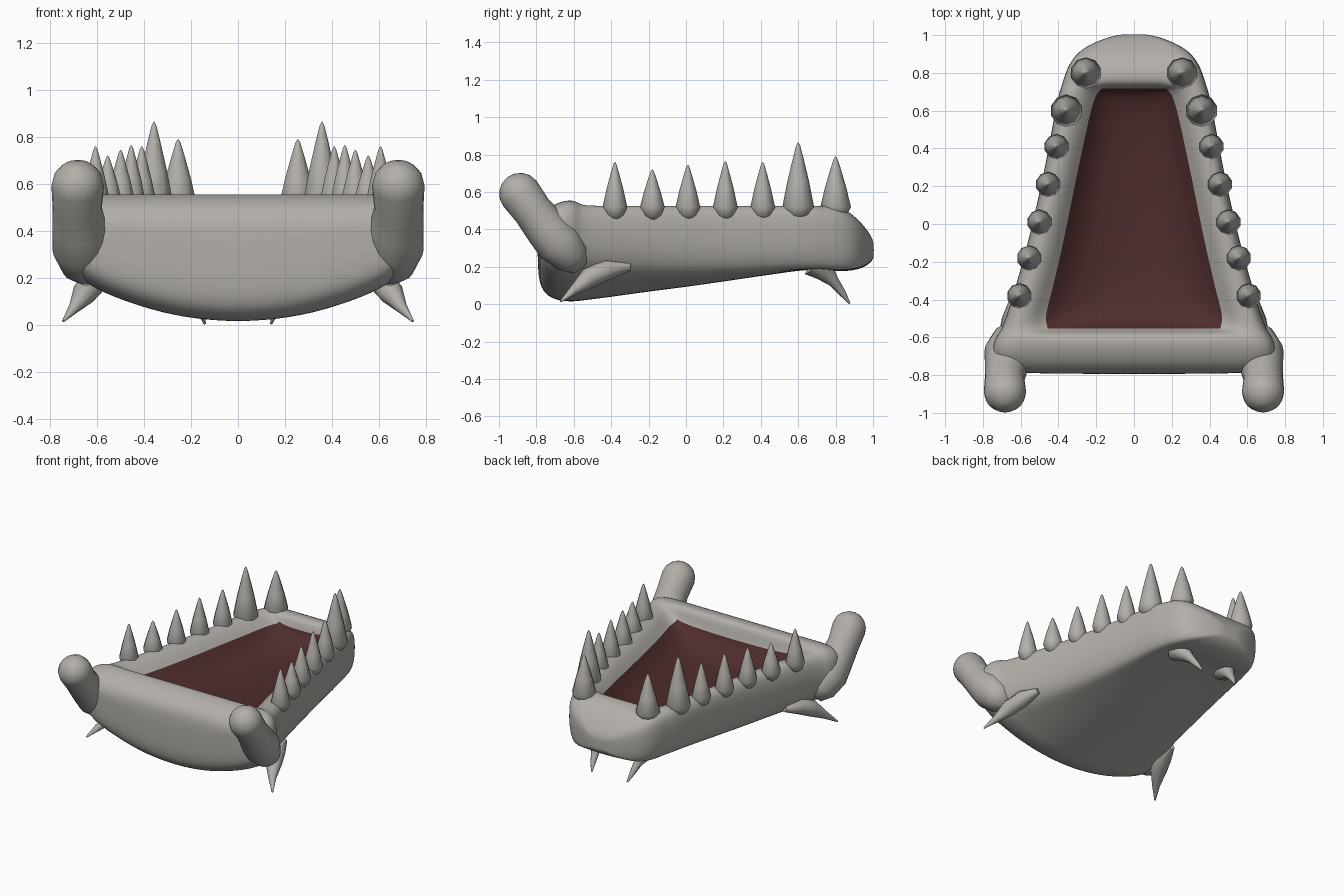
import bpy, bmesh, math
from mathutils import Vector


def material(name, rgb):
    m = bpy.data.materials.new(name)
    m.diffuse_color = (*rgb, 1)
    return m


BONE = material("bone grey", (0.45, 0.43, 0.40))
FLESH = material("dark red flesh", (0.08, 0.026, 0.026))


def finish(name, bm, mats, angle=60, levels=0):
    bmesh.ops.recalc_face_normals(bm, faces=bm.faces)
    me = bpy.data.meshes.new(name)
    bm.to_mesh(me)
    bm.free()
    for m in mats:
        me.materials.append(m)
    ob = bpy.data.objects.new(name, me)
    bpy.context.collection.objects.link(ob)
    if levels:
        mod = ob.modifiers.new("smooth", 'SUBSURF')
        mod.levels = mod.render_levels = levels
    bpy.ops.object.select_all(action='DESELECT')
    ob.select_set(True)
    bpy.context.view_layer.objects.active = ob
    if levels:
        bpy.ops.object.shade_smooth()
    else:
        bpy.ops.object.shade_smooth_by_angle(angle=math.radians(angle))
    return ob


def loft(bm, rings):
    """Skin closed rings of points, with caps; returns rows of faces."""
    vs = [[bm.verts.new(p) for p in r] for r in rings]
    n = len(vs[0])
    rows = [[bm.faces.new((a[i], a[(i + 1) % n], b[(i + 1) % n], b[i]))
             for i in range(n)] for a, b in zip(vs, vs[1:])]
    bm.faces.new(vs[0][::-1])
    bm.faces.new(vs[-1])
    return rows


def tube(name, pts, sides, angle=60):
    """Tapered tube through (x, y, z, radius) points, on both sides of x = 0."""
    for side, s in (("right", 1), ("left", -1)):
        ps = [Vector((s * p[0], p[1], p[2])) for p in pts]
        rings = []
        for i, p in enumerate(ps):
            d = (ps[min(i + 1, len(ps) - 1)] - ps[max(i - 1, 0)]).normalized()
            u = d.cross(Vector((1, 0, 0))).normalized()
            v = d.cross(u)
            rings.append([p + pts[i][3] * (u * math.cos(t) + v * math.sin(t))
                          for t in (2 * math.pi * k / sides for k in range(sides))])
        bm = bmesh.new()
        loft(bm, rings)
        finish(f"{name}_{side}", bm, [BONE], angle)


# Jaw body: sections (y, half width, keel z, side bottom z, top z, mouth half width, floor z)
# a floor z of None means a solid section without a mouth recess
SECTIONS = [
    (-0.795, 0.66, 0.16, 0.27, 0.42, 0.40, None),
    (-0.77, 0.71, 0.06, 0.22, 0.49, 0.43, None),
    (-0.70, 0.75, 0.015, 0.20, 0.54, 0.45, None),
    (-0.62, 0.74, 0.008, 0.19, 0.56, 0.46, None),
    (-0.575, 0.71, 0.012, 0.18, 0.545, 0.46, None),
    (-0.56, 0.70, 0.014, 0.18, 0.54, 0.46, 0.45),
    (-0.50, 0.675, 0.022, 0.175, 0.535, 0.485, 0.36),
    (-0.40, 0.645, 0.035, 0.17, 0.535, 0.455, 0.32),
    (-0.20, 0.585, 0.065, 0.165, 0.535, 0.405, 0.31),
    (0.00, 0.535, 0.09, 0.165, 0.535, 0.36, 0.31),
    (0.20, 0.49, 0.12, 0.17, 0.535, 0.32, 0.32),
    (0.40, 0.45, 0.15, 0.18, 0.535, 0.275, 0.33),
    (0.60, 0.415, 0.18, 0.19, 0.535, 0.23, 0.36),
    (0.69, 0.395, 0.185, 0.19, 0.535, 0.20, 0.40),
    (0.72, 0.385, 0.185, 0.19, 0.535, 0.16, 0.45),
    (0.735, 0.38, 0.183, 0.19, 0.53, 0.16, None),
    (0.82, 0.355, 0.175, 0.185, 0.525, 0.15, None),
    (0.90, 0.31, 0.18, 0.19, 0.475, 0.13, None),
    (0.96, 0.22, 0.20, 0.21, 0.41, 0.09, None),
    (1.0, 0.10, 0.235, 0.24, 0.35, 0.04, None),
    (1.004, 0.05, 0.26, 0.265, 0.31, 0.02, None),
]


def section(y, W, zc, zs, zt, w, zf):
    d, h = zs - zc, zt - zs
    half = [(0, zc), (0.3 * W, zc + 0.1 * d), (0.55 * W, zc + 0.35 * d),
            (0.78 * W, zc + 0.7 * d), (0.91 * W, zs), (W, zs + 0.28 * h),
            (1.01 * W, zs + 0.65 * h), (0.985 * W, zt - 0.1 * h),
            (W - 0.3 * (W - w), zt)]
    if zf is None:
        half += [(w + 0.3 * (W - w), zt), (w, zt), (0.7 * w, zt), (0.35 * w, zt), (0, zt)]
    else:
        e = 0.455
        half += [(w + 0.3 * (W - w), zt - 0.02), (w, e), (0.75 * w, e + 0.65 * (zf - e)),
                 (0.4 * w, e + 0.93 * (zf - e)), (0, zf)]
    loop = half + [(-x, z) for x, z in half[-2:0:-1]]
    return [(x, y, z) for x, z in loop]


bm = bmesh.new()
rows = loft(bm, [section(*s) for s in SECTIONS])
for row, a, b in zip(rows, SECTIONS, SECTIONS[1:]):
    if a[6] is not None and b[6] is not None:
        for f in row[10:16]:          # mouth floor strip
            f.material_index = 1
finish("jaw_body", bm, [BONE, FLESH], levels=2)

# Hinge arms with rounded knobs at the back
C = Vector((0.683, -0.888, 0.592))
axis = Vector((0, -0.62, 0.78))
knob = [(*(C + axis * 0.11 * math.sin(t)), max(0.112 * math.cos(t), 0.004))
        for t in (1.55, 1.2, 0.8, 0.4, 0.0)]
tube("hinge_arm", knob + [(0.685, -0.82, 0.50, 0.105), (0.675, -0.75, 0.41, 0.115),
                          (0.667, -0.68, 0.33, 0.125), (0.65, -0.61, 0.25, 0.10),
                          (0.63, -0.57, 0.20, 0.05)], 20)

# Teeth: (x, y, tip z, radius)
TEETH = [(0.255, 0.80, 0.79, 0.082), (0.358, 0.60, 0.865, 0.085), (0.41, 0.41, 0.76, 0.066),
         (0.455, 0.21, 0.765, 0.066), (0.50, 0.01, 0.745, 0.066), (0.555, -0.18, 0.72, 0.066),
         (0.607, -0.38, 0.76, 0.066)]
for i, (x, y, tip, r) in enumerate(TEETH):
    h = tip - 0.52
    tube(f"tooth_{i + 1}", [(x, y, 0.45, 0.3 * r), (x, y, 0.475, 0.72 * r), (x, y, 0.52, r),
                            (x, y, 0.52 + 0.4 * h, 0.68 * r), (x, y, 0.52 + 0.75 * h, 0.34 * r),
                            (x, y, 0.52 + 0.95 * h, 0.13 * r), (x, y, tip, 0.02 * r)], 10, 50)

# Spikes under the jaw
tube("rear_spike", [(0.58, -0.30, 0.20, 0.02), (0.61, -0.42, 0.185, 0.055),
                    (0.65, -0.52, 0.14, 0.055), (0.695, -0.60, 0.075, 0.026),
                    (0.745, -0.67, 0.015, 0.005)], 10)
tube("front_spike", [(0.20, 0.69, 0.22, 0.08), (0.19, 0.74, 0.175, 0.055),
                     (0.17, 0.79, 0.12, 0.03), (0.155, 0.84, 0.055, 0.018),
                     (0.142, 0.875, 0.004, 0.005)], 10)
